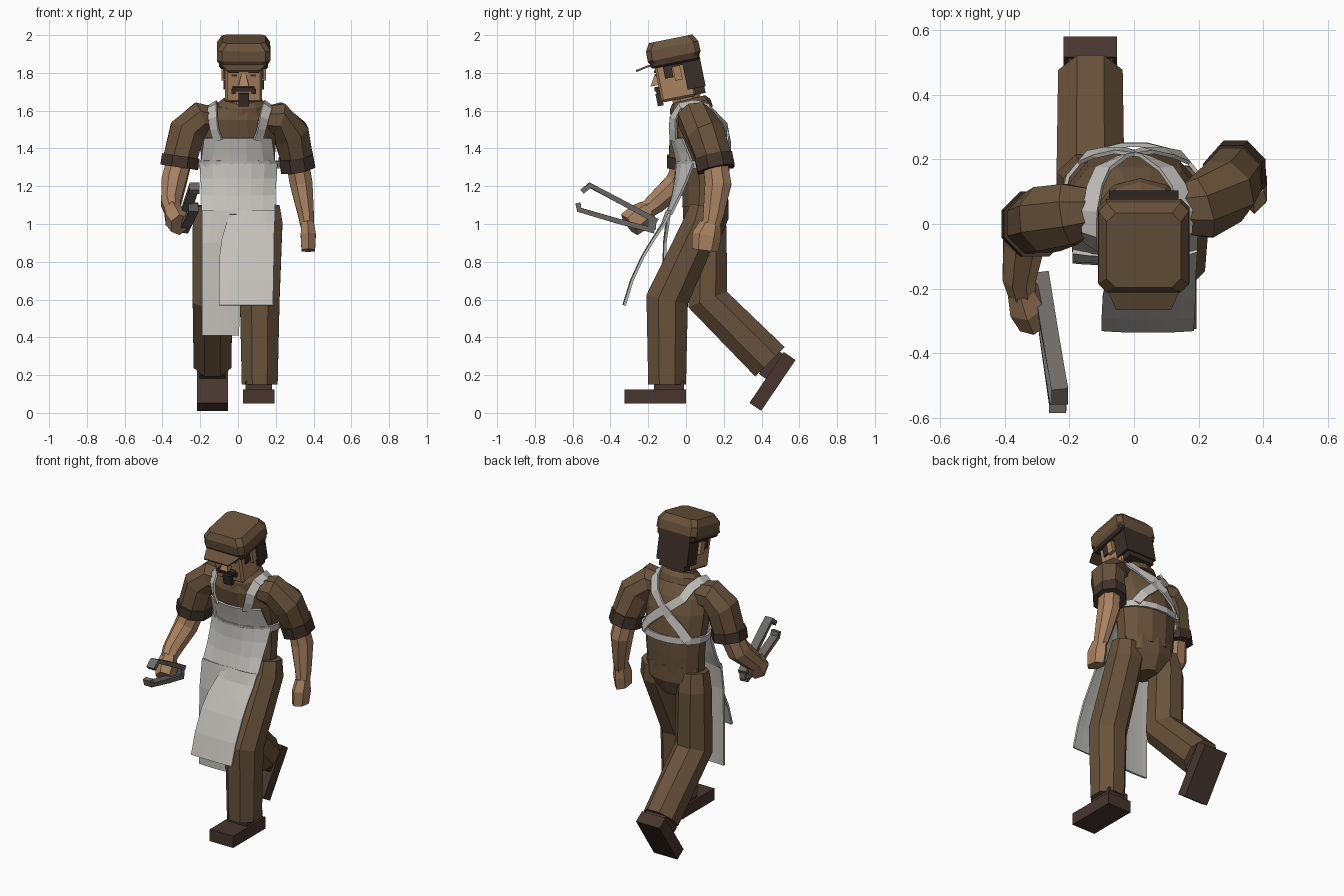
import bpy, bmesh, math
from mathutils import Vector, Matrix

if "Cube" in bpy.data.objects:
    bpy.data.objects.remove(bpy.data.objects["Cube"])


def material(name, rgb):
    m = bpy.data.materials.new(name)
    m.diffuse_color = (*rgb, 1)
    m.use_nodes = True
    m.node_tree.nodes["Principled BSDF"].inputs["Base Color"].default_value = m.diffuse_color
    return m


BROWN = material("brown_cloth", (.141, .086, .045))
DARK = material("dark_trim", (.055, .034, .024))
SKIN = material("skin", (.40, .225, .12))
HAIR = material("hair", (.042, .027, .021))
SHOE = material("shoe_leather", (.063, .036, .029))
APRON = material("apron_cloth", (.55, .53, .50))
STEEL = material("steel", (.156, .143, .135))
X, Y, Z = Vector((1, 0, 0)), Vector((0, 1, 0)), Vector((0, 0, 1))


def finish(name, bm, mat):
    bmesh.ops.recalc_face_normals(bm, faces=bm.faces)
    me = bpy.data.meshes.new(name)
    bm.to_mesh(me)
    bm.free()
    me.materials.append(mat)
    ob = bpy.data.objects.new(name, me)
    bpy.context.collection.objects.link(ob)
    return ob


def loft(name, rings, mat, sides=8, ref=X, axis=None):
    """Skin rings of (x, y, z, half size along ref, half size across it)."""
    bm = bmesh.new()
    pts = [Vector(r[:3]) for r in rings]
    k = 1 / math.cos(math.pi / sides)
    loops = []
    for i, (p, r) in enumerate(zip(pts, rings)):
        t = Vector((0, 0, 0))
        if i:
            t += (p - pts[i - 1]).normalized()
        if i < len(pts) - 1:
            t += (pts[i + 1] - p).normalized()
        t = (axis or t).normalized()
        u = (ref - t * ref.dot(t)).normalized()
        v = t.cross(u)
        angs = [2 * math.pi * (j + .5) / sides for j in range(sides)]
        loops.append([bm.verts.new(p + u * r[3] * k * math.cos(a) + v * r[4] * k * math.sin(a))
                      for a in angs])
    for A, B in zip(loops, loops[1:]):
        for j in range(sides):
            n = (j + 1) % sides
            bm.faces.new((A[j], A[n], B[n], B[j]))
    bm.faces.new(loops[0])
    bm.faces.new(loops[-1])
    return finish(name, bm, mat)


def box(name, lo, hi, mat, mtx=Matrix(), bevel=0):
    bm = bmesh.new()
    bmesh.ops.create_cube(bm, size=1)
    lo, hi = Vector(lo), Vector(hi)
    for v in bm.verts:
        v.co = Vector([(l + h) / 2 + c * (h - l) for l, h, c in zip(lo, hi, v.co)])
    if bevel:
        bmesh.ops.bevel(bm, geom=bm.edges[:], offset=bevel, segments=1, affect='EDGES')
    bm.transform(mtx)
    return finish(name, bm, mat)


def sheet(name, rows, mat, thick=.012):
    bm = bmesh.new()
    g = [[bm.verts.new(p) for p in r] for r in rows]
    for A, B in zip(g, g[1:]):
        for j in range(len(A) - 1):
            bm.faces.new((A[j], A[j + 1], B[j + 1], B[j]))
    ob = finish(name, bm, mat)
    s = ob.modifiers.new("thickness", 'SOLIDIFY')
    s.thickness, s.offset = thick, 0
    return ob


# torso, leaning forward; each ring is x, y, z, half width, half depth
TORSO = [(0, .1, 1.09, .18, .12), (0, .105, 1.2, .185, .122), (0, .1, 1.32, .195, .13),
         (0, .07, 1.46, .2, .137), (0, .045, 1.55, .185, .13), (.01, .03, 1.61, .14, .105),
         (.02, .02, 1.64, .09, .08)]
loft("shirt", TORSO, BROWN, 12, axis=Z)
loft("pelvis", [(0, .105, 1.13, .175, .115), (0, .105, 1.03, .18, .115), (0, .1, .93, .06, .08)],
     BROWN, 10, axis=Z)
loft("collar", [(.02, .03, 1.595, .135, .11), (.02, .022, 1.635, .125, .105),
                (.02, .015, 1.66, .095, .085)], BROWN, 10, axis=Vector((0, -.25, 1)))
loft("neck", [(.02, .02, 1.58, .075, .075), (.025, -.01, 1.72, .075, .075)], SKIN)

# legs in mid stride, with shoes
loft("front_leg", [(.13, .1, 1.09, .09, .08), (.135, .085, 1.0, .1, .1),
                   (.115, -.1, .6, .105, .112), (.115, -.1, .15, .095, .1)], BROWN)
loft("back_leg", [(-.13, .11, 1.09, .09, .08), (-.14, .12, .98, .1, .095),
                  (-.135, .115, .6, .105, .11), (-.135, .445, .27, .1, .11)], BROWN)
poses = {"front": Matrix.Translation((.11, 0, .05)),
         "back": Matrix.Translation((-.135, .58, .28)) @ Matrix.Rotation(.976, 4, 'X')}
for side, m in poses.items():
    box(side + "_shoe", (-.083, -.325, 0), (.083, 0, .075), SHOE, m)
    box(side + "_shoe_ankle", (-.07, -.17, .07), (.07, -.01, .12), SHOE, m)

# arms: puffed sleeve, rolled cuff, bare forearm and fist
loft("right_sleeve", [(-.13, .04, 1.55, .07, .07), (-.2, .03, 1.56, .095, .085),
                      (-.27, .015, 1.49, .1, .095), (-.31, 0, 1.33, .092, .09)], BROWN, ref=Y)
loft("right_cuff", [(-.303, 0, 1.36, .1, .1), (-.312, 0, 1.3, .1, .1)], DARK, ref=Y)
loft("right_forearm", [(-.31, 0, 1.34, .065, .065), (-.34, -.04, 1.22, .065, .068),
                       (-.355, -.16, 1.11, .052, .055), (-.345, -.225, 1.06, .04, .042)], SKIN)
loft("right_fist", [(-.35, -.2, 1.08, .042, .045), (-.33, -.25, 1.035, .055, .065),
                    (-.31, -.3, .995, .045, .06)], SKIN, 6)
loft("left_sleeve", [(.14, .045, 1.55, .075, .07), (.21, .05, 1.56, .095, .085),
                     (.28, .1, 1.48, .1, .095), (.315, .155, 1.33, .092, .085)], BROWN, ref=Y)
loft("left_cuff", [(.305, .145, 1.36, .1, .092), (.318, .16, 1.29, .1, .092)], DARK, ref=Y)
loft("left_forearm", [(.315, .155, 1.33, .06, .065), (.335, .17, 1.21, .06, .07),
                      (.36, .145, 1.05, .042, .055), (.368, .13, .98, .034, .045)], SKIN)
loft("left_fist", [(.368, .13, 1.0, .034, .05), (.372, .11, .94, .04, .068),
                   (.372, .1, .86, .036, .06)], SKIN, 6)

# head, nodding forward, built upright and then tilted
H = Matrix.Translation((.03, -.04, 1.65)) @ Matrix.Rotation(.2, 4, 'X')
box("face", (-.098, -.088, .01), (.098, .1, .23), SKIN, H, .012)
box("back_hair", (-.108, .06, .05), (.108, .157, .23), HAIR, H)
box("nape_hair", (-.09, .09, .015), (.09, .15, .06), HAIR, H)
for s, side in ((-1, "right"), (1, "left")):
    xs = sorted((s * .09, s * .106))
    box(side + "_sideburn", (xs[0], -.045, .13), (xs[1], .0, .22), HAIR, H)
    box(side + "_temple_hair", (xs[0], 0, .185), (xs[1], .07, .23), HAIR, H)
    xs = sorted((s * .09, s * .118))
    box(side + "_ear", (xs[0], .005, .11), (xs[1], .045, .185), SKIN, H)
    xs = sorted((s * .025, s * .08))
    box(side + "_eyebrow", (xs[0], -.096, .172), (xs[1], -.084, .184), HAIR, H)
    xs = sorted((s * .035, s * .065))
    box(side + "_eye", (xs[0], -.091, .152), (xs[1], -.084, .162), HAIR, H)
nose = loft("nose", [(0, -.085, .165, .012, .01), (0, -.1, .105, .028, .03)], SKIN, 4, axis=Z)
nose.data.transform(H)
box("moustache", (-.058, -.112, .075), (.058, -.08, .097), HAIR, H)
for s, side in ((-1, "right"), (1, "left")):
    xs = sorted((s * .042, s * .065))
    box(side + "_moustache_tip", (xs[0], -.106, .06), (xs[1], -.08, .085), HAIR, H)
box("goatee", (-.028, -.112, -.005), (.028, -.08, .062), HAIR, H)
box("cap_band", (-.13, -.108, .195), (.13, .155, .245), DARK, H, .01)
cap = loft("cap_crown", [(0, .025, .215, .128, .13), (0, .025, .235, .142, .143),
                         (0, .025, .295, .14, .141), (0, .025, .332, .115, .118)], BROWN, 4, axis=Z)
# square the crown: four sides with chamfered corners
bm = bmesh.new()
bm.from_mesh(cap.data)
up = [e for e in bm.edges if abs((e.verts[0].co - e.verts[1].co).z) > .01]
bmesh.ops.bevel(bm, geom=up, offset=.025, segments=1, affect='EDGES')
bm.transform(H)
bm.to_mesh(cap.data)
bm.free()
sheet("cap_visor", [[H @ Vector((x * w, y, z)) for x in (-1, 1)]
                    for w, y, z in ((.115, -.1, .215), (.11, -.13, .212), (.085, -.188, .2))],
      BROWN, .01)


def surf(deg, z, off=.012):
    """Point just outside the shirt at a compass angle and height."""
    for A, B in zip(TORSO, TORSO[1:]):
        if z <= B[2]:
            break
    f = (z - A[2]) / (B[2] - A[2])
    c = [a + (b - a) * f for a, b in zip(A, B)]
    a = math.radians(deg)
    lift = off if z > 1.58 else 0
    return Vector((c[0] + (c[3] * 1.03 + off) * math.cos(a),
                   c[1] + (c[4] * 1.03 + off) * math.sin(a), z + lift))


# apron: bib, waistband and crossed straps that follow the shirt
sheet("apron_bib", [[surf(270 + s * w, z) for s in (-1, -.6, -.2, .2, .6, 1)]
                    for z, w in ((1.3, 68), (1.38, 60), (1.455, 54))], APRON)
sheet("waistband", [[surf(d, z, .016) for d in range(0, 361, 20)] for z in (1.295, 1.335)], APRON)
PATH = [(22, 1.44), (29, 1.5), (36, 1.56), (55, 1.605), (90, 1.618), (125, 1.6), (145, 1.56),
        (165, 1.51), (185, 1.45), (203, 1.39), (220, 1.32)]
for s, side in ((-1, "right"), (1, "left")):
    pts = [surf(270 + s * (d + 6), z, .018) for d, z in PATH]
    rows = []
    for i, p in enumerate(pts):
        t = (pts[min(i + 1, len(pts) - 1)] - pts[max(i - 1, 0)]).normalized()
        n = (p - Vector((0, .07, 1.42 if p.z > 1.55 else p.z))).normalized()
        w = t.cross(n).normalized() * .027
        rows.append([p - w, p + w])
    sheet(side + "_strap", rows, APRON)


def cloth(name, rows):
    """Rows of (z, left x, right x, middle y, side y), bowed around the body."""
    us = [i / 6 for i in range(7)]
    sheet(name, [[Vector((a + (b - a) * u, y + (e - y) * abs(2 * u - 1) ** 2.5, z)) for u in us]
                 for z, a, b, y, e in rows], APRON, .014)


# skirt of the apron, split into a lifted flap and a hanging flap
cloth("apron_skirt", [(1.32, -.2, .205, -.05, .04), (1.24, -.195, .2, -.055, .01),
                      (1.15, -.19, .195, -.07, -.03), (1.05, -.19, .195, -.1, -.08)])
cloth("lifted_flap", [(1.07, -.03, .195, -.1, -.08), (1.0, -.06, .193, -.125, -.115),
                      (.92, -.085, .19, -.175, -.17), (.83, -.097, .19, -.23, -.225),
                      (.7, -.1, .187, -.29, -.285), (.57, -.1, .185, -.33, -.325)])
cloth("hanging_flap", [(1.07, -.19, .1, -.095, -.085), (.9, -.19, .03, -.115, -.11),
                       (.65, -.19, .01, -.12, -.115), (.41, -.19, .005, -.12, -.115)])

# tongs: two flat arms with bent jaws
for name, path in {
    "lower_tong": [(-.29, -.17, .965), (-.265, -.36, 1.015), (-.235, -.565, 1.075),
                   (-.237, -.572, 1.11)],
    "upper_tong": [(-.29, -.155, 1.015), (-.262, -.33, 1.11), (-.23, -.51, 1.205),
                   (-.23, -.55, 1.17)]}.items():
    loft(name, [(*p, .026, .014) for p in path], STEEL, 4, ref=X)
box("tong_rivet", (-.305, -.2, .97), (-.265, -.16, 1.03), STEEL)
